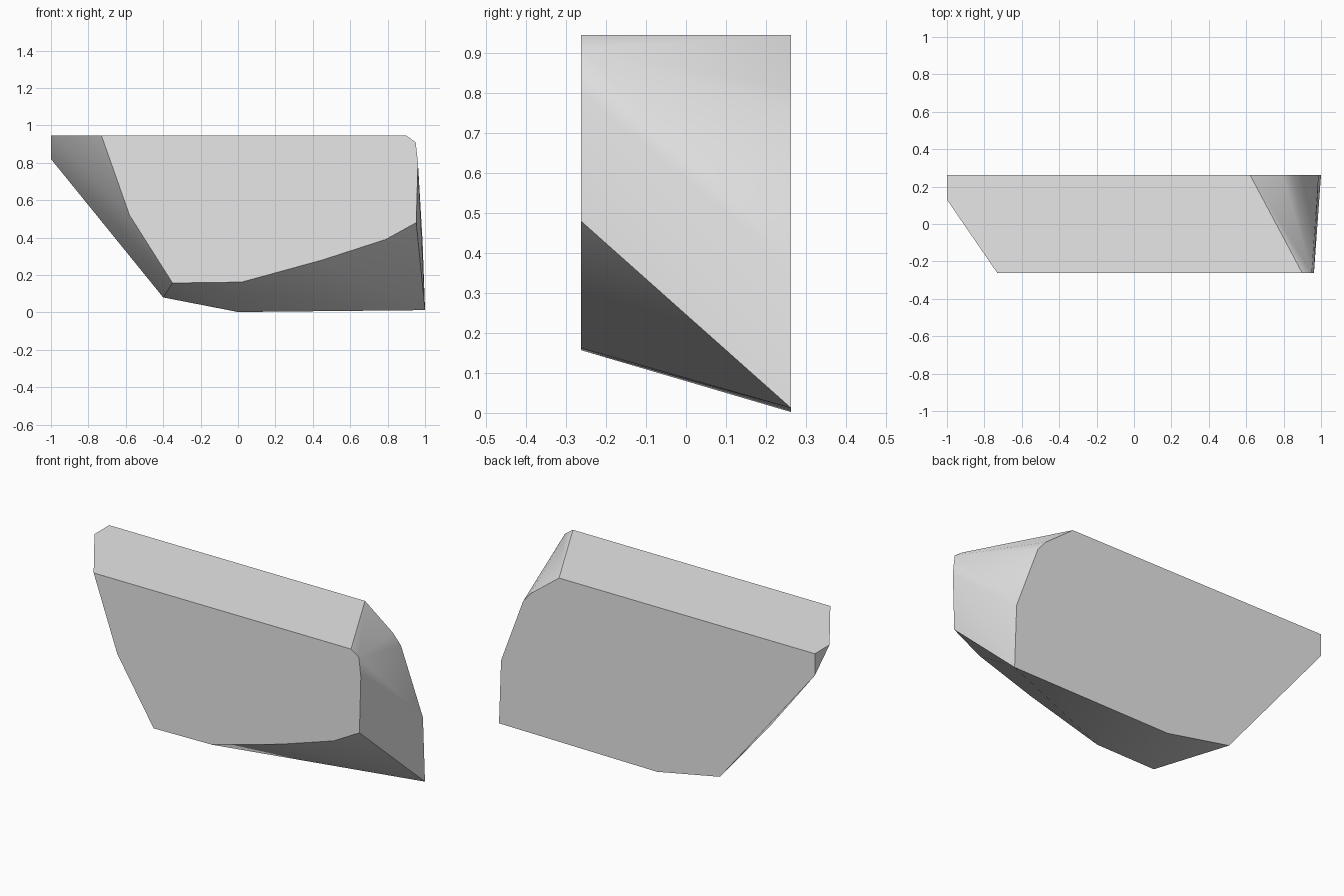
import bpy
import bmesh
import math

cube = bpy.data.objects.get("Cube")
if cube:
    bpy.data.objects.remove(cube, do_unlink=True)

# Plain grey stone
stone = bpy.data.materials.new("light grey stone")
stone.use_nodes = True
grey = (0.8, 0.8, 0.8, 1)
stone.diffuse_color = grey
stone.node_tree.nodes["Principled BSDF"].inputs["Base Color"].default_value = grey

DEPTH = 0.263   # half thickness of the slab
TOP = 0.945     # height of the flat top

# Outline of the front face (x, z)
front = [(-0.73, TOP), (-0.58, 0.52), (-0.35, 0.157), (0.02, 0.162),
         (0.45, 0.28), (0.79, 0.39), (0.953, 0.48), (0.962, 0.8),
         (0.95, 0.91), (0.9, TOP)]

# Outline of the larger back face (x, z)
back = [(-1, TOP), (-1, 0.82), (-0.4, 0.08), (0, 0.002), (1, 0.012),
        (0.987, 0.376), (0.848, 0.75), (0.797, 0.81), (0.62, TOP)]

# Skin the two outlines into one chipped, convex slab
bm = bmesh.new()
for outline, y in ((front, -DEPTH), (back, DEPTH)):
    for x, z in outline:
        bm.verts.new((x, y, z))
bm.verts.new((-1, 0.13, TOP))   # clipped corner at the end of the top

bmesh.ops.convex_hull(bm, input=bm.verts[:])
bmesh.ops.dissolve_limit(bm, angle_limit=math.radians(1),
                         verts=bm.verts[:], edges=bm.edges[:])
bmesh.ops.recalc_face_normals(bm, faces=bm.faces[:])

mesh = bpy.data.meshes.new("stone_slab")
bm.to_mesh(mesh)
bm.free()
mesh.materials.append(stone)
slab = bpy.data.objects.new("stone_slab", mesh)
bpy.context.collection.objects.link(slab)

# Soften the chipped sides, keep the rims crisp
bpy.ops.object.select_all(action="DESELECT")
slab.select_set(True)
bpy.context.view_layer.objects.active = slab
bpy.ops.object.shade_smooth_by_angle(angle=math.radians(30))
